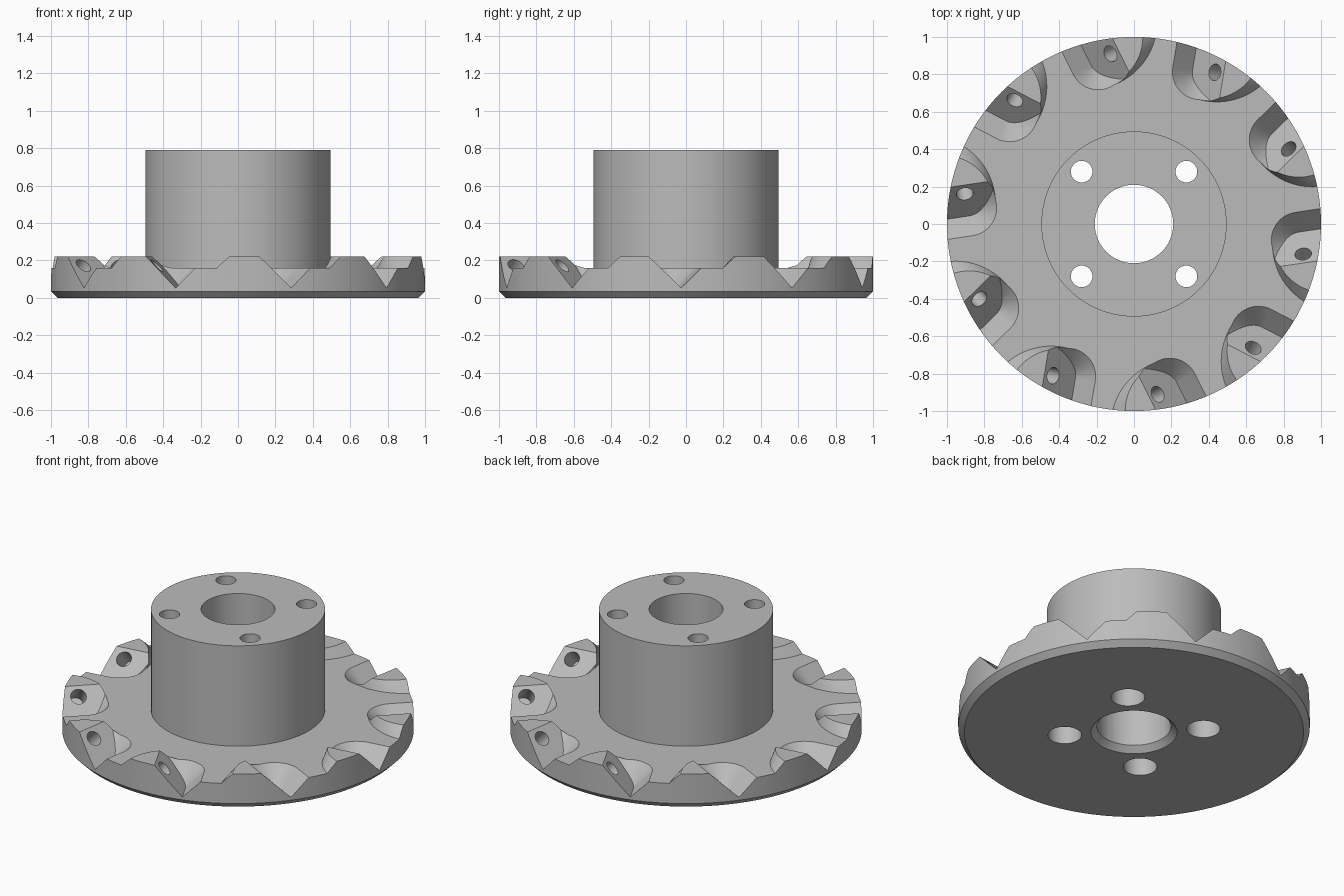
import bpy, bmesh
from math import cos, sin, pi, radians
from mathutils import Matrix, Vector

cube = bpy.data.objects.get("Cube")
if cube:
    bpy.data.objects.remove(cube)

steel = bpy.data.materials.new("grey steel")
steel.use_nodes = True
grey = (0.5, 0.5, 0.5, 1)
steel.diffuse_color = grey
steel.node_tree.nodes["Principled BSDF"].inputs["Base Color"].default_value = grey


def hull(rings, segs, cut=None):
    """Convex solid around rings (x, y, z, radius); cut = (point, normal) trims the normal's side."""
    bm = bmesh.new()
    for x, y, z, r in rings:
        for i in range(segs):
            a = 2 * pi * i / segs
            bm.verts.new((x + r * cos(a), y + r * sin(a), z))

    def wrap():
        res = bmesh.ops.convex_hull(bm, input=bm.verts[:])
        loose = {e for e in res["geom_interior"] + res["geom_unused"]
                 if isinstance(e, bmesh.types.BMVert)}
        bmesh.ops.delete(bm, geom=list(loose), context='VERTS')

    wrap()
    if cut:
        bmesh.ops.bisect_plane(bm, geom=bm.verts[:] + bm.edges[:] + bm.faces[:],
                               plane_co=cut[0], plane_no=cut[1], clear_outer=True)
        bmesh.ops.remove_doubles(bm, verts=bm.verts[:], dist=1e-5)
        wrap()
    bmesh.ops.dissolve_limit(bm, angle_limit=0.002, verts=bm.verts[:], edges=bm.edges[:])
    bmesh.ops.recalc_face_normals(bm, faces=bm.faces[:])
    mesh = bpy.data.meshes.new("solid")
    bm.to_mesh(mesh)
    bm.free()
    return mesh


def place(name, mesh, matrices=(Matrix(),)):
    """One object holding a copy of the mesh for every matrix."""
    bm = bmesh.new()
    for m in matrices:
        part = mesh.copy()
        part.transform(m)
        bm.from_mesh(part)
        bpy.data.meshes.remove(part)
    out = bpy.data.meshes.new(name)
    bm.to_mesh(out)
    bm.free()
    bpy.data.meshes.remove(mesh)
    out.materials.append(steel)
    ob = bpy.data.objects.new(name, out)
    bpy.context.collection.objects.link(ob)
    return ob


def combine(target, tool, operation):
    mod = target.modifiers.new(operation.lower(), 'BOOLEAN')
    mod.object, mod.operation, mod.solver = tool, operation, 'EXACT'
    bpy.context.view_layer.objects.active = target
    bpy.ops.object.modifier_apply(modifier=mod.name)
    bpy.data.objects.remove(tool)


TEETH = 10
spokes = [Matrix.Rotation(radians(8.5) + 2 * pi * k / TEETH, 4, 'Z') for k in range(TEETH)]
quarters = [Matrix.Rotation(k * pi / 2, 4, 'Z') for k in range(4)]

# Oversized disc and hub
body = place("cutter_body", hull([(0, 0, -0.1, 1.2), (0, 0, 0.16, 1.2)], 128))
combine(body, place("hub", hull([(0, 0, 0.08, 0.495), (0, 0, 0.79, 0.495)], 128)), 'UNION')

# Raised tooth backs, sloping down at the rear
boss = hull([(1.072, -0.27, 0.1, 0.36), (1.072, -0.27, 0.16, 0.36), (0.99, -0.25, 0.22, 0.265)],
            96, (Vector((0, -0.2, 0)), Vector((0, 1, 0))))
combine(body, place("tooth_backs", boss, spokes), 'UNION')

# Round-ended chip pockets with a sloping seat
pocket = hull([(x, -0.216, z, r) for x in (0.862, 1.4) for z, r in ((0.02, 0.01), (0.26, 0.25))],
              64, (Vector((0, -0.12, 0)), Vector((0, -1, -1)).normalized()))
combine(body, place("chip_pockets", pocket, spokes), 'DIFFERENCE')

# Screw holes square to the seats
seat = Matrix.Translation((0.871, -0.292, 0.173)) @ Matrix.Rotation(radians(-45), 4, 'X')
screw = hull([(0, 0, -0.14, 0.045), (0, 0, 0.1, 0.045)], 32)
combine(body, place("screw_holes", screw, [s @ seat for s in spokes]), 'DIFFERENCE')

# Turn the rim to size with a lower chamfer
rim = hull([(0, 0, 0, 0.965), (0, 0, 0.035, 1), (0, 0, 1, 1)], 128)
combine(body, place("rim_envelope", rim), 'INTERSECT')

# Central bore with chamfered mouth
combine(body, place("bore", hull([(0, 0, -0.1, 0.21), (0, 0, 0.9, 0.21)], 64)), 'DIFFERENCE')
mouth = hull([(0, 0, -0.1, 0.345), (0, 0, 0.06, 0.185)], 64)
combine(body, place("bore_chamfer", mouth), 'DIFFERENCE')

# Mounting holes, counterbored from below
bolt = hull([(0.28, 0.28, -0.1, 0.058), (0.28, 0.28, 0.9, 0.058)], 32)
combine(body, place("bolt_holes", bolt, quarters), 'DIFFERENCE')
sink = hull([(0.28, 0.28, -0.1, 0.096), (0.28, 0.28, 0.5, 0.096)], 32)
combine(body, place("counterbores", sink, quarters), 'DIFFERENCE')

# Smooth round walls, crisp edges
bpy.ops.object.select_all(action='DESELECT')
body.select_set(True)
bpy.context.view_layer.objects.active = body
bpy.ops.object.shade_smooth_by_angle(angle=radians(20))
